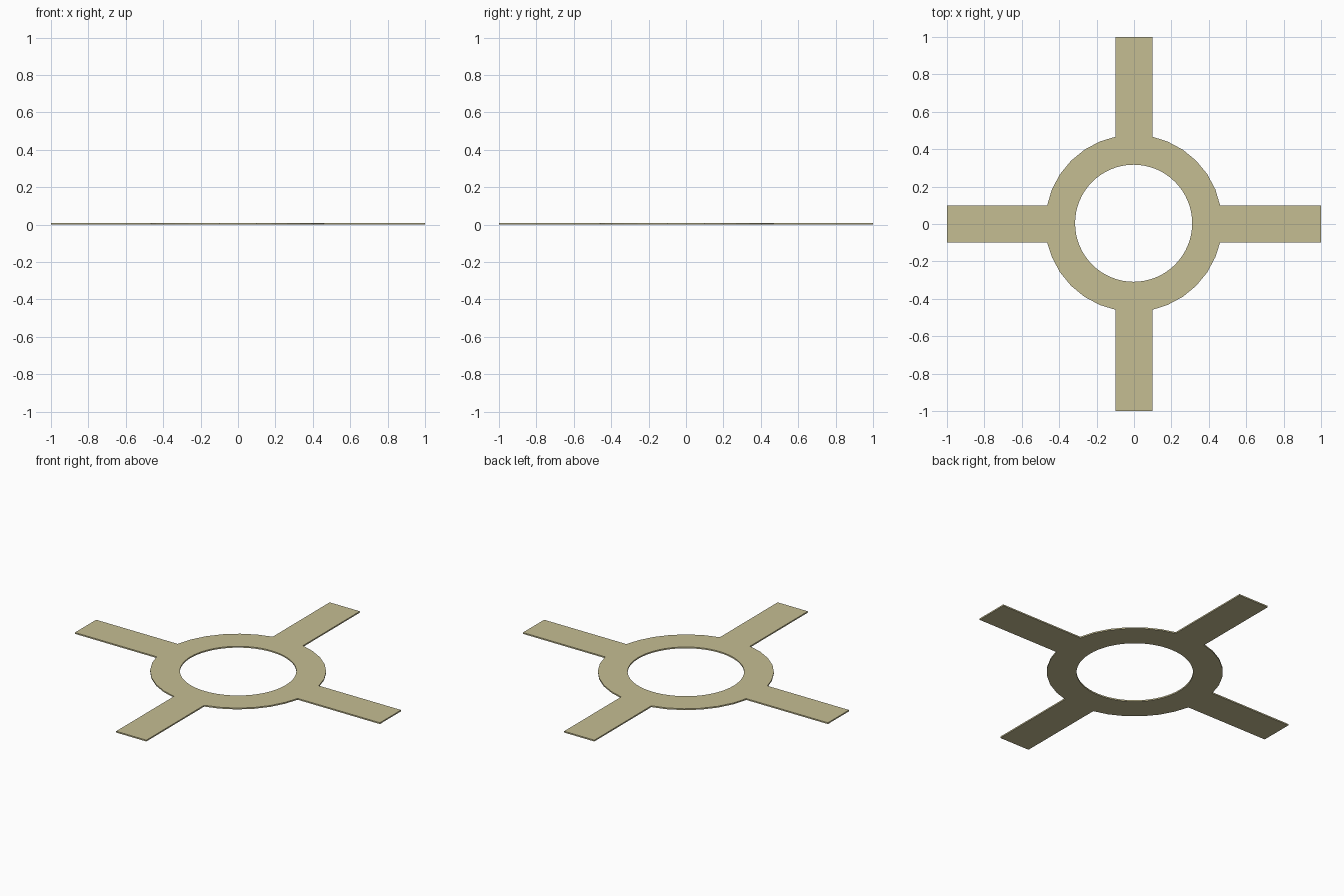
import bpy, bmesh
from math import sin, cos, asin, radians, degrees, tau

if "Cube" in bpy.data.objects:
    bpy.data.objects.remove(bpy.data.objects["Cube"])

R_OUT, R_IN, HALF, THICK = 0.473, 0.313, 0.099, 0.008
CX, CY = -0.002, 0.004   # ring sits slightly off the arm centre


def rot(x, y, k):
    for _ in range(k):
        x, y = -y, x
    return x, y


# Outer outline: arm tip, arm root, then the arc to the next arm
root = (R_OUT**2 - HALF**2) ** 0.5
outer = []
for k in range(4):
    for i, (x, y) in enumerate([(root, -HALF), (1, -HALF), (1, HALF), (root, HALF)] +
                               [(R_OUT * cos(radians(a)), R_OUT * sin(radians(a)))
                                for a in (22.5, 33.75, 45, 56.25, 67.5)]):
        px, py = rot(x, y, k)
        on_tip = i in (1, 2)
        if not on_tip:
            # shift ring points, keeping arm sides straight
            if i > 3 or k % 2 == 0:
                px += CX
            if i > 3 or k % 2 == 1:
                py += CY
        outer.append((px, py))

# Central round hole
inner = [(R_IN * cos(tau * i / 64) + CX, R_IN * sin(tau * i / 64) + CY) for i in range(64)]

# Fill between the loops and give the plate its thickness
bm = bmesh.new()
for loop in (outer, inner):
    vs = [bm.verts.new((x, y, 0)) for x, y in loop]
    for a, b in zip(vs, vs[1:] + vs[:1]):
        bm.edges.new((a, b))
bmesh.ops.triangle_fill(bm, use_beauty=True, use_dissolve=False, edges=bm.edges[:])
res = bmesh.ops.extrude_face_region(bm, geom=bm.faces[:], use_keep_orig=True)
top = [v for v in res["geom"] if isinstance(v, bmesh.types.BMVert)]
bmesh.ops.translate(bm, verts=top, vec=(0, 0, THICK))
bmesh.ops.recalc_face_normals(bm, faces=bm.faces[:])

mesh = bpy.data.meshes.new("ring_with_arms")
bm.to_mesh(mesh)
bm.free()
plate = bpy.data.objects.new("ring_with_arms", mesh)
bpy.context.collection.objects.link(plate)

# Pale khaki finish
mat = bpy.data.materials.new("khaki")
mat.diffuse_color = (0.56, 0.51, 0.29, 1)
mat.use_nodes = True
mat.node_tree.nodes["Principled BSDF"].inputs["Base Color"].default_value = mat.diffuse_color
mesh.materials.append(mat)
